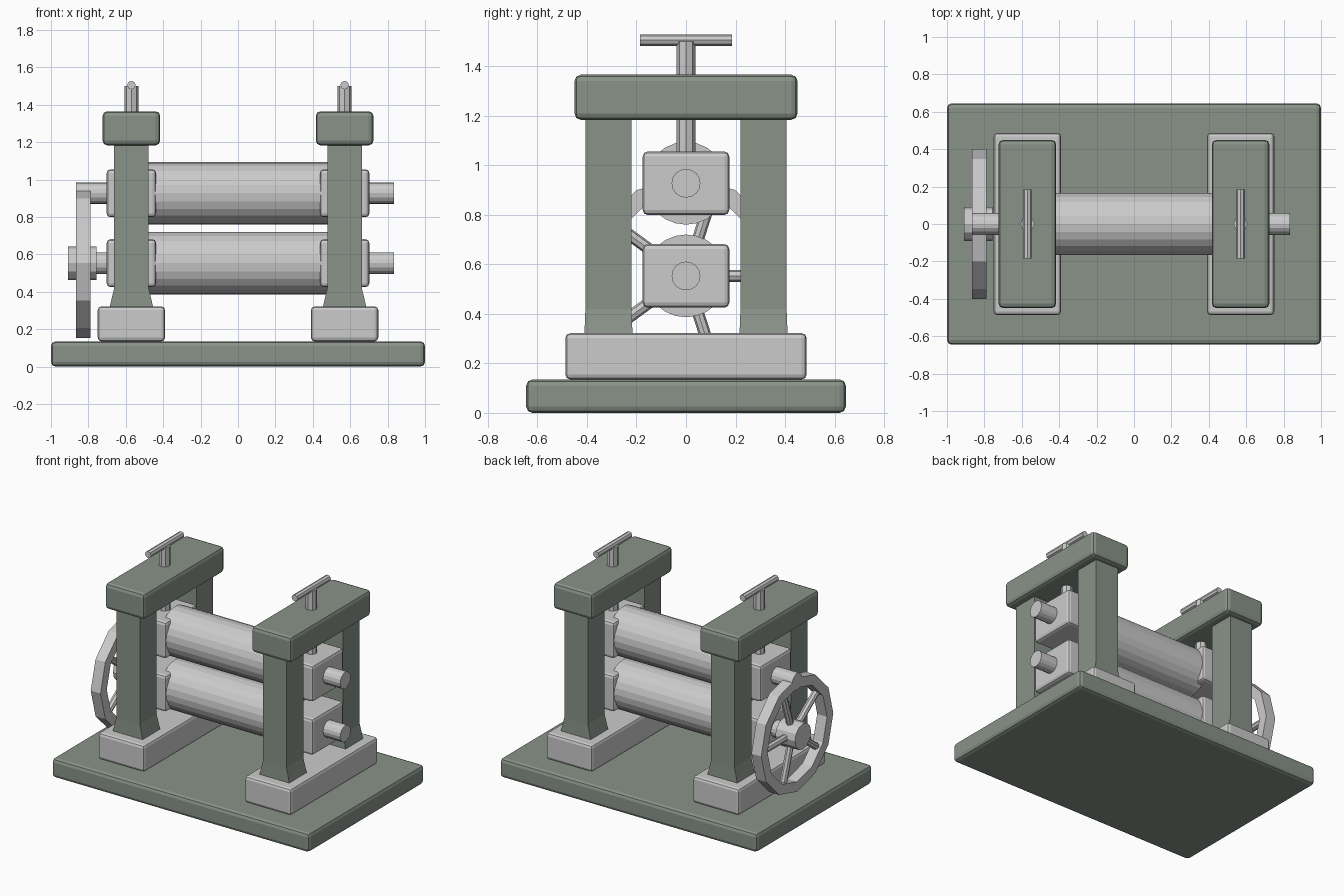
import bpy, bmesh, math
from mathutils import Matrix, Vector

if "Cube" in bpy.data.objects:
    bpy.data.objects.remove(bpy.data.objects["Cube"])


def material(name, rgb):
    m = bpy.data.materials.new(name)
    m.diffuse_color = (*rgb, 1)
    m.use_nodes = True
    m.node_tree.nodes["Principled BSDF"].inputs["Base Color"].default_value = m.diffuse_color
    return m


GREEN = material("grey_green_paint", (0.25, 0.29, 0.25))
STEEL = material("light_steel", (0.60, 0.60, 0.60))


def finish(name, bm, mat, bevel=0):
    bmesh.ops.recalc_face_normals(bm, faces=bm.faces)
    mesh = bpy.data.meshes.new(name)
    bm.to_mesh(mesh)
    bm.free()
    mesh.materials.append(mat)
    ob = bpy.data.objects.new(name, mesh)
    bpy.context.collection.objects.link(ob)
    if bevel:
        mod = ob.modifiers.new("rounded_edges", 'BEVEL')
        mod.width, mod.segments = bevel, 2
    return ob


def box(name, x, y, z, mat, bevel=0):
    """Box from (min, max) pairs."""
    bm = bmesh.new()
    size = Vector((x[1] - x[0], y[1] - y[0], z[1] - z[0]))
    mid = Vector((sum(x) / 2, sum(y) / 2, sum(z) / 2))
    bmesh.ops.create_cube(bm, size=1, matrix=Matrix.Translation(mid) @ Matrix.Diagonal((*size, 1)))
    return finish(name, bm, mat, bevel)


def rod(name, a, b, r, sides, mat):
    """Cylinder between two points."""
    a, b = Vector(a), Vector(b)
    bm = bmesh.new()
    turn = (b - a).to_track_quat('Z', 'Y').to_matrix().to_4x4()
    bmesh.ops.create_cone(bm, cap_ends=True, segments=sides, radius1=r, radius2=r,
                          depth=(b - a).length, matrix=Matrix.Translation((a + b) / 2) @ turn)
    return finish(name, bm, mat)


def column(name, cx, cy):
    """Post with a flared foot, lofted from rectangles."""
    bm = bmesh.new()
    rings = []
    for z, hx, hy in ((0.32, 0.116, 0.097), (0.42, 0.092, 0.093), (1.2, 0.092, 0.093)):
        rings.append([bm.verts.new((cx + sx * hx, cy + sy * hy, z))
                      for sx, sy in ((-1, -1), (1, -1), (1, 1), (-1, 1))])
    for lo, hi in zip(rings, rings[1:]):
        for i in range(4):
            j = (i + 1) % 4
            bm.faces.new((lo[i], lo[j], hi[j], hi[i]))
    bm.faces.new(rings[0])
    bm.faces.new(rings[-1])
    return finish(name, bm, GREEN)


def rim(name, x0, x1, cz, r_in, r_out, sides):
    """Square-section wheel rim around the x axis."""
    bm = bmesh.new()
    rings = []
    for i in range(sides):
        a = math.tau * i / sides
        rings.append([bm.verts.new((x, r * math.cos(a), cz + r * math.sin(a)))
                      for x, r in ((x0, r_in), (x1, r_in), (x1, r_out), (x0, r_out))])
    for i in range(sides):
        p, q = rings[i], rings[(i + 1) % sides]
        for k in range(4):
            n = (k + 1) % 4
            bm.faces.new((p[k], p[n], q[n], q[k]))
    return finish(name, bm, STEEL)


UPPER, LOWER = 0.927, 0.553

# Base plate
box("base_plate", (-1, 1), (-0.645, 0.645), (0, 0.135), GREEN, 0.025)

# Two side frames with bearing blocks and adjusting screws
for side, s in (("left", -1), ("right", 1)):
    cx = 0.57 * s
    box(side + "_foot", (cx - 0.18, cx + 0.18), (-0.487, 0.487), (0.135, 0.322), STEEL, 0.02)
    column(side + "_front_column", cx, -0.313)
    column(side + "_back_column", cx, 0.313)
    box(side + "_cap_beam", (cx - 0.154, cx + 0.154), (-0.45, 0.45), (1.183, 1.365), GREEN, 0.025)
    for level, z in (("upper", UPPER), ("lower", LOWER)):
        box(f"{side}_{level}_bearing", (cx - 0.132, cx + 0.132), (-0.175, 0.175),
            (z - 0.128, z + 0.128), STEEL, 0.02)
    rod(side + "_screw", (cx, 0, 1.04), (cx, 0, 1.5), 0.038, 8, STEEL)
    rod(side + "_screw_handle", (cx, -0.185, 1.505), (cx, 0.185, 1.505), 0.023, 8, STEEL)

# Rollers and their shafts
for level, z in (("upper", UPPER), ("lower", LOWER)):
    rod(level + "_roller", (-0.49, 0, z), (0.49, 0, z), 0.167, 24, STEEL)
    rod(level + "_shaft", (-0.865, 0, z), (0.835, 0, z), 0.058, 16, STEEL)

# Hand wheel on the lower shaft
WX = -0.827
rim("wheel_rim", WX - 0.038, WX + 0.038, LOWER, 0.33, 0.40, 12)
rod("wheel_hub", (-0.91, 0, LOWER), (-0.757, 0, LOWER), 0.09, 12, STEEL)
for i in range(5):
    a = math.tau * i / 5
    rod(f"wheel_spoke_{i + 1}", (WX, 0, LOWER),
        (WX, 0.35 * math.cos(a), LOWER + 0.35 * math.sin(a)), 0.024, 8, STEEL)
